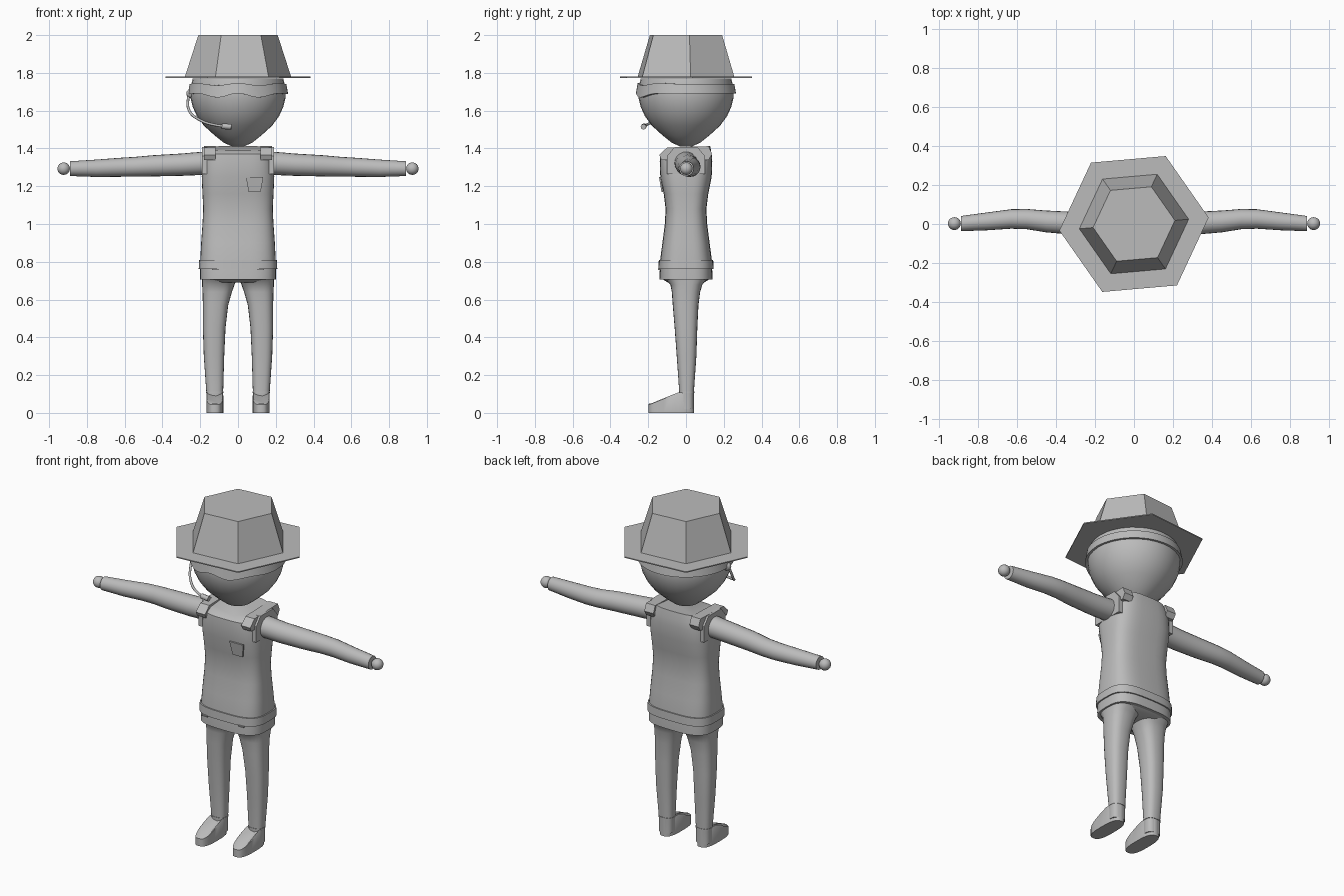
import bpy, bmesh, math
from mathutils import Vector

cube = bpy.data.objects.get("Cube")
if cube:
    bpy.data.objects.remove(cube, do_unlink=True)

GREY = bpy.data.materials.new("plain_grey")
GREY.use_nodes = True
GREY.diffuse_color = (0.5, 0.5, 0.5, 1)
GREY.node_tree.nodes["Principled BSDF"].inputs["Base Color"].default_value = (0.5, 0.5, 0.5, 1)


def finish(name, bm, smooth=True, angle=35):
    bmesh.ops.recalc_face_normals(bm, faces=bm.faces)
    mesh = bpy.data.meshes.new(name)
    bm.to_mesh(mesh)
    bm.free()
    mesh.materials.append(GREY)
    obj = bpy.data.objects.new(name, mesh)
    bpy.context.collection.objects.link(obj)
    if smooth:
        bpy.ops.object.select_all(action="DESELECT")
        obj.select_set(True)
        bpy.context.view_layer.objects.active = obj
        bpy.ops.object.shade_smooth_by_angle(angle=math.radians(angle))
    return obj


def ring(cx, cy, z, rx, ry, n=32, power=2, turn=0):
    """Superellipse outline at height z."""
    pts = []
    for i in range(n):
        a = 2 * math.pi * i / n + turn
        c, s = math.cos(a), math.sin(a)
        pts.append(Vector((cx + rx * math.copysign(abs(c) ** (2 / power), c),
                           cy + ry * math.copysign(abs(s) ** (2 / power), s), z)))
    return pts


def loft(name, rings, closed=False, smooth=True, angle=35):
    """Skin a list of outlines; cap the ends, or join last to first."""
    bm = bmesh.new()
    rows = [[bm.verts.new(p) for p in r] for r in rings]
    pairs = list(zip(rows, rows[1:]))
    if closed:
        pairs.append((rows[-1], rows[0]))
    else:
        bm.faces.new(rows[0])
        bm.faces.new(rows[-1])
    for a, b in pairs:
        for i in range(len(a)):
            j = (i + 1) % len(a)
            bm.faces.new((a[i], a[j], b[j], b[i]))
    return finish(name, bm, smooth, angle)


def prism(name, outline, depth):
    """Extrude an outline of 3D points by a depth vector."""
    d = Vector(depth)
    base = [Vector(p) for p in outline]
    return loft(name, [base, [p + d for p in base]], smooth=False)


def ball(name, centre, radius):
    bm = bmesh.new()
    bmesh.ops.create_uvsphere(bm, u_segments=20, v_segments=12, radius=radius)
    bmesh.ops.translate(bm, verts=bm.verts, vec=centre)
    return finish(name, bm)


def tube(name, pts, radius):
    curve = bpy.data.curves.new(name, "CURVE")
    curve.dimensions = "3D"
    curve.bevel_depth = radius
    curve.bevel_resolution = 2
    curve.use_fill_caps = True
    sp = curve.splines.new("BEZIER")
    sp.bezier_points.add(len(pts) - 1)
    for bp, p in zip(sp.bezier_points, pts):
        bp.co = p
        bp.handle_left_type = bp.handle_right_type = "AUTO"
    curve.materials.append(GREY)
    obj = bpy.data.objects.new(name, curve)
    bpy.context.collection.objects.link(obj)
    return obj


# Head: a round skull narrowing to the chin
head = [(1.41, .03), (1.43, .075), (1.47, .125), (1.52, .18), (1.57, .217),
        (1.62, .24), (1.67, .252), (1.72, .252), (1.77, .24)]
loft("head", [ring(0, 0, z, r, r) for z, r in head])


# Eye band: wavy visor at the front, plain strap round the back
def band(radius, top):
    pts = []
    for p in ring(0, 0, 0, radius, radius, 64):
        front = max(0, -p.y / radius)
        wave = math.cos(p.x * 28) * min(1, front * 2)
        p.z = 1.74 + .006 * wave if top else 1.69 + front * (.012 * wave - .01)
        pts.append(p)
    return pts


loft("eye_band", [band(.245, False), band(.265, False), band(.256, True), band(.24, True)], closed=True)

# Hat: six-sided crown on a thin brim
TURN = math.radians(5)
loft("hat_brim", [ring(0, 0, z, .385, .385, 6, 2, TURN) for z in (1.774, 1.78)], smooth=False)
loft("hat_crown", [ring(0, 0, z, r, r, 6, 2, TURN) for z, r in ((1.78, .282), (2, .211))], smooth=False)

# Microphone boom on the right cheek
tube("microphone_boom", [(-.262, -.03, 1.69), (-.262, -.07, 1.61), (-.2, -.16, 1.55), (-.11, -.215, 1.522),
                         (-.04, -.225, 1.515)], .007)
tube("microphone_tip", [(-.085, -.222, 1.518), (-.035, -.225, 1.514)], .015)
ball("earpiece", (-.25, -.03, 1.69), .024)

# Torso: waisted tunic with rounded-box cross-section
torso = [(.705, 0, .2, .14), (.8, 0, .2, .138), (.9, 0, .195, .125), (1.0, 0, .188, .112),
         (1.08, 0, .184, .108), (1.16, 0, .188, .118), (1.25, 0, .192, .136),
         (1.33, 0, .186, .139), (1.37, 0, .178, .136)]
rings = [ring(0, cy, z, rx, ry, 40, 3.2) for z, cy, rx, ry in torso]
shoulders = ring(0, .01, 1.4, .155, .118, 40, 3.2)
for p in shoulders:
    p.z += p.y * .1
loft("tunic", rings + [shoulders], angle=30)

# Belt around the hips
belt = [(.762, .19, .13), (.762, .208, .146), (.81, .206, .144), (.81, .19, .13)]
loft("belt", [ring(0, 0, z, rx, ry, 40, 3.2) for z, rx, ry in belt], closed=True)
for x in (-.12, .12):
    prism("belt_slot", [(x - .018, -.147, .757), (x + .018, -.147, .757),
                        (x + .018, -.147, .764), (x - .018, -.147, .764)], (0, .01, 0))

# Chest pocket
prism("chest_pocket", [(.042, -.143, 1.25), (.134, -.143, 1.25), (.12, -.13, 1.17), (.056, -.13, 1.17)],
      (0, .009, 0))

# Lower hips closing the tunic
loft("hips", [ring(0, 0, z, rx, ry, 32, 3) for z, rx, ry in ((.69, .16, .095), (.712, .196, .132))])

for side, label in ((1, "left"), (-1, "right")):
    # Shoulder strap and armhole cuff
    prism(label + "_strap", [(side * .12, -.142, 1.365), (side * .12, -.10, 1.405), (side * .12, .12, 1.412),
                             (side * .12, .138, 1.37), (side * .12, .12, 1.34), (side * .12, -.13, 1.34)],
          (side * .06, 0, 0))
    prism(label + "_armhole", [(side * .165, y, z) for y, z in (
        (-.1, 1.265), (-.1, 1.36), (-.06, 1.408), (.06, 1.408), (.1, 1.36), (.1, 1.265))], (side * .026, 0, 0))

    # Arm: tapered tube bent slightly at the elbow
    arm = [(.16, 0, 1.323, .062), (.3, .003, 1.314, .059), (.45, .013, 1.308, .056), (.55, .025, 1.303, .052),
           (.63, .026, 1.3, .05), (.75, .014, 1.295, .046), (.89, .002, 1.293, .039)]
    loft(label + "_arm", [[Vector((side * x, y + p.x, z + p.y)) for p in ring(0, 0, 0, r, r, 20)]
                          for x, y, z, r in arm])
    ball(label + "_hand", (side * .923, .002, 1.293), .033)

    # Leg: narrows from hip to ankle
    leg = [(.02, .123, .003, .043, .038), (.1, .123, .003, .044, .038), (.3, .127, .003, .054, .052),
           (.45, .126, 0, .06, .06), (.57, .119, -.002, .067, .068), (.64, .11, 0, .078, .075),
           (.68, .104, .002, .086, .085), (.71, .097, .002, .094, .113)]
    loft(label + "_leg", [ring(side * x, y, z, rx, ry, 24, 2.6) for z, x, y, rx, ry in leg])

    # Shoe: rounded sole sloping up to the ankle
    sole = ring(side * .123, -.078, 0, .045, .12, 28, 2.8)
    top = []
    for p in sole:
        q = p.copy()
        q.z = .045 + max(0, min(1, (q.y + .19) / .15)) * .06
        top.append(q)
    rim = [Vector((side * .123 + (p.x - side * .123) * .93, -.078 + (p.y + .078) * .97, p.z + .004)) for p in top]
    loft(label + "_shoe", [sole, top, rim], angle=40)

    # Trouser cuff
    cuff = [(.105, .042, .036), (.105, .0465, .041), (.112, .0465, .041), (.112, .042, .036)]
    loft(label + "_cuff", [ring(side * .123, .003, z, rx, ry, 24, 2.6) for z, rx, ry in cuff], closed=True)
